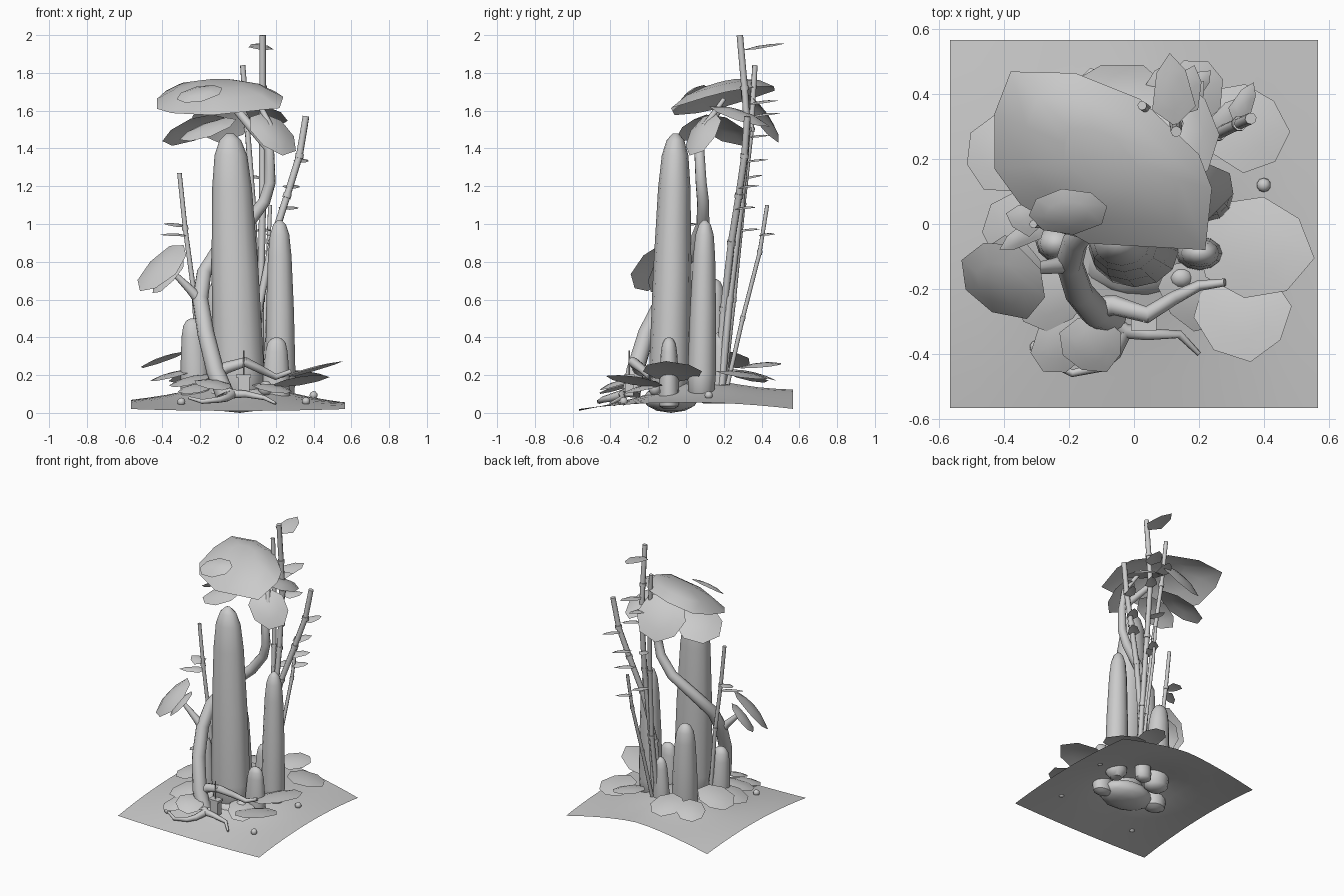
import bpy, bmesh, math, random
from mathutils import Vector, Matrix

random.seed(4)
cube = bpy.data.objects.get("Cube")
if cube:
    bpy.data.objects.remove(cube)

grey = bpy.data.materials.new("plain_grey")
grey.use_nodes = True
colour = (0.6, 0.6, 0.6, 1)
grey.diffuse_color = colour
grey.node_tree.nodes["Principled BSDF"].inputs["Base Color"].default_value = colour


def shade(ob, angle=50):
    bpy.ops.object.select_all(action='DESELECT')
    ob.select_set(True)
    bpy.context.view_layer.objects.active = ob
    bpy.ops.object.shade_smooth_by_angle(angle=math.radians(angle))


def finish(name, bm, smooth=50):
    mesh = bpy.data.meshes.new(name)
    bm.to_mesh(mesh)
    bm.free()
    ob = bpy.data.objects.new(name, mesh)
    bpy.context.collection.objects.link(ob)
    mesh.materials.append(grey)
    shade(ob, smooth)


def tube(name, points, radii, sides=2):
    """Tapered limb along a path."""
    cu = bpy.data.curves.new(name, 'CURVE')
    cu.dimensions = '3D'
    cu.bevel_depth = 1
    cu.bevel_resolution = sides
    cu.use_fill_caps = True
    sp = cu.splines.new('POLY')
    sp.points.add(len(points) - 1)
    for i, (p, q) in enumerate(zip(sp.points, points)):
        p.co = (*q, 1)
        p.radius = radii[0] + (radii[1] - radii[0]) * i / (len(points) - 1)
    ob = bpy.data.objects.new(name, cu)
    bpy.context.collection.objects.link(ob)
    bpy.ops.object.select_all(action='DESELECT')
    ob.select_set(True)
    bpy.context.view_layer.objects.active = ob
    bpy.ops.object.convert(target='MESH')
    ob = bpy.context.object
    ob.data.materials.clear()
    ob.data.materials.append(grey)
    shade(ob)


def leaf(name, centre, normal, along, a, b, dome=0.03, sides=8, point=0):
    """Slightly domed, irregular leaf sheet; point narrows its tip."""
    n = Vector(normal).normalized()
    u = Vector(along)
    u = (u - n * u.dot(n)).normalized()
    v = n.cross(u)
    c = Vector(centre)
    bm = bmesh.new()
    rings = []
    wobble = [1 if point else random.uniform(0.94, 1.08) for _ in range(sides)]
    for scale, lift in ((1, 0), (0.55, 0.75)):
        ring = []
        for i, k in enumerate(wobble):
            t = 2 * math.pi * i / sides
            w = math.sin(t) * (1 - point * math.cos(t) * 0.4)
            ring.append(bm.verts.new(c + u * a * k * scale * math.cos(t)
                                     + v * b * k * scale * w + n * dome * lift))
        rings.append(ring)
    top = bm.verts.new(c + n * dome)
    for i in range(sides):
        j = (i + 1) % sides
        bm.faces.new((rings[0][i], rings[0][j], rings[1][j], rings[1][i]))
        bm.faces.new((rings[1][i], rings[1][j], top))
    finish(name, bm)


def pillar(name, base, top, rx, ry):
    """Rounded standing stone, closed below the ground."""
    bm = bmesh.new()
    prev = None
    b, t = Vector(base), Vector(top)
    sides = 12
    for h, r in ((0, .5), (.04, .92), (.15, 1), (.5, .92), (.8, .78), (.92, .64), (.975, .42), (1, .14)):
        c = b.lerp(t, h)
        ring = [bm.verts.new(c + Vector((math.cos(2 * math.pi * i / sides) * r * rx,
                                         math.sin(2 * math.pi * i / sides) * r * ry, 0)))
                for i in range(sides)]
        if prev:
            for i in range(sides):
                j = (i + 1) % sides
                bm.faces.new((prev[i], prev[j], ring[j], ring[i]))
        else:
            bm.faces.new(ring[::-1])
        prev = ring
    bm.faces.new(prev)
    finish(name, bm)


def lump(name, c, size):
    bm = bmesh.new()
    bmesh.ops.create_icosphere(bm, subdivisions=2, radius=1,
                               matrix=Matrix.Translation(c) @ Matrix.Diagonal((*size, 1)))
    finish(name, bm)


# ground sheet: low drooping corners, a mound behind the middle
def height(x, y):
    u, v = x / .57, y / .57
    return (.02 + .012 * (1 - u) * (.5 + .5 * v) + .035 * (1 - v * v)
            + .09 * (1 - abs(u) ** 1.5) * (.5 + .5 * v)
            + .065 * math.exp(-5 * (u * u + (v - .1) ** 2)) - .01 * (1 - v) * (1 - u * u) * .5)

bm = bmesh.new()
bmesh.ops.create_grid(bm, x_segments=12, y_segments=12, size=.567)
for p in bm.verts:
    p.co.z = height(p.co.x, p.co.y)
finish("ground", bm)

# standing stones and the rock they rest on
pillar("main_stone", (.01, -.09, .03), (-.042, -.055, 1.48), .135, .11)
pillar("second_stone", (.225, .08, .06), (.22, .1, 1.02), .08, .075)
pillar("front_stone", (.2, -.09, .02), (.205, -.09, .4), .075, .055)
pillar("side_stone", (-.22, -.05, .03), (-.24, -.06, .5), .08, .07)
pillar("back_stone", (-.08, .13, .05), (-.1, .15, .71), .09, .08)
pillar("small_back_stone", (.07, .18, .05), (.08, .18, .43), .06, .05)
lump("buried_rock", (.01, -.08, .075), (.2, .15, .075))

# bent tree trunk, its branches and roots
tube("trunk", [(-.07, -.29, .1), (-.12, -.27, .22), (-.17, -.21, .42), (-.2, -.12, .6),
               (-.18, -.05, .74), (-.1, .04, .87), (.05, .09, 1.0), (.14, .09, 1.12),
               (.17, .08, 1.22), (.165, .07, 1.4), (.08, .1, 1.5), (-.02, .18, 1.62)], (.05, .022), 3)
tube("right_branch", [(.165, .07, 1.4), (.17, .1, 1.52), (.1, .2, 1.66)], (.025, .012))
tube("left_branch", [(-.19, -.12, .58), (-.25, -.13, .65), (-.33, -.14, .73)], (.032, .015))
tube("raised_root", [(-.13, -.26, .2), (-.06, -.25, .24), (.04, -.28, .27), (.12, -.23, .23),
                     (.2, -.19, .19), (.28, -.18, .22)], (.036, .012))
tube("right_root", [(-.1, -.27, .13), (-.03, -.33, .1), (.04, -.34, .1), (.14, -.34, .08),
                    (.2, -.4, .05)], (.03, .007))
tube("left_root", [(-.03, -.33, .1), (-.06, -.4, .08), (-.1, -.44, .07), (-.19, -.46, .06),
                   (-.26, -.43, .08)], (.025, .008))

# small lantern box on the roots
bm = bmesh.new()
for c, s in (((.03, -.3, .14), (.06, .045, .1)), ((.03, -.3, .195), (.08, .055, .015))):
    bmesh.ops.create_cube(bm, size=1, matrix=Matrix.Translation(c) @ Matrix.Diagonal((*s, 1)))
finish("lantern_box", bm, 30)
tube("lantern_wire", [(.03, -.3, .2), (.03, -.3, .33)], (.004, .004), 0)

# main canopy, a shallow dome over a tilted rim
rim = [(-.38, .47), (-.18, .465), (.02, .385), (.2, .215), (.24, .11), (.22, -.08),
       (-.14, -.06), (-.35, .06), (-.43, .17), (-.43, .34)]
bm = bmesh.new()
prev = None
mid = Vector((-.1, .2))
for k, lift in ((1, 0), (.7, .055), (.35, .085)):
    ring = []
    for x, y in rim:
        p = mid.lerp(Vector((x, y)), k)
        ring.append(bm.verts.new((p.x, p.y, 1.575 + .3 * (p.y + .08) + .12 * (p.x + .1) + lift)))
    if prev:
        for i in range(len(rim)):
            j = (i + 1) % len(rim)
            bm.faces.new((prev[j], prev[i], ring[i], ring[j]))
    prev = ring
bm.faces.new(prev[::-1])
finish("canopy_top", bm)

# smaller canopy leaves
leaf("canopy_cap_leaf", (-.205, .04, 1.69), (-.15, -.5, .85), (1, .25, 0), .13, .08, .02)
leaf("canopy_right_leaf", (.18, .09, 1.48), (.45, -.65, .6), (.7, 0, -.5), .15, .125, .03)
leaf("canopy_back_leaf", (-.08, .39, 1.57), (-.2, .8, .6), (1, .2, 0), .17, .165, .03)
leaf("canopy_left_leaf", (-.24, .2, 1.5), (-.35, .35, .85), (1, 0, .2), .17, .16, .03)
leaf("canopy_front_leaf", (-.16, .04, 1.5), (-.3, -.4, .85), (1, 0, .4), .15, .09, .02)
leaf("canopy_inner_leaf", (.15, .28, 1.57), (.2, .3, .9), (0, 1, -.2), .17, .11, .03)

# leaves of the left branch
leaf("branch_leaf", (-.4, -.17, .77), (-.55, -.5, .65), (.7, .2, .7), .175, .135, .03)
leaf("branch_under_leaf", (-.37, -.12, .72), (-.6, -.35, .6), (.6, 0, .8), .12, .09, .02)

# jointed stalks
stalks = {
    "tall_stalk": ([(.12, .19, .15), (.12, .23, .6), (.13, .29, 1.1), (.13, .325, 1.5),
                    (.13, .31, 1.72), (.13, .285, 2.0)], .019),
    "back_stalk": ([(.09, .2, .15), (.1, .25, .6), (.08, .3, 1.1), (.05, .345, 1.5), (.025, .365, 1.84)], .016),
    "bent_stalk": ([(.09, .17, .15), (.11, .2, .55), (.18, .24, .9), (.26, .28, 1.15),
                    (.325, .31, 1.36), (.36, .325, 1.57)], .02),
    "left_stalk": ([(-.2, .01, .15), (-.235, 0, .65), (-.28, 0, .98), (-.31, 0, 1.27)], .014),
    "thin_stalk": ([(.12, .22, .15), (.14, .3, .5), (.16, .39, .85), (.17, .43, 1.1)], .012)}
for name, (pts, r) in stalks.items():
    tube(name, pts, (r, r * .9))
    for a, b in zip(pts[1:-1], pts[2:]):
        a, b = Vector(a), Vector(b)
        d = (b - a).normalized() * .012
        tube(name + "_joint", [a - d, a + d], (r * 1.2, r * 1.2))

# stalk leaves: start point, direction, half length, half width
blades = [((.13, .3, 1.95), (-.1, 1, -.1), .115, .065), ((.13, .33, 1.64), (.35, 1, .05), .085, .055),
          ((.13, .33, 1.47), (.6, .8, -.1), .07, .04), ((.06, .35, 1.6), (.3, 1, -.3), .08, .05),
          ((.31, .31, 1.34), (.45, 1, -.1), .07, .035), ((.25, .27, 1.2), (.6, 1, -.05), .07, .04),
          ((.22, .26, 1.09), (.8, .9, -.1), .075, .04), ((.12, .3, 1.25), (-.5, 1, -.05), .06, .035),
          ((-.28, 0, 1.0), (-1, .3, -.1), .06, .05), ((-.27, 0, .97), (-1, -.5, -.4), .085, .035),
          ((.16, .39, .96), (-.5, -1, .1), .07, .035), ((.16, .39, .97), (.5, .6, -.4), .06, .035)]
for start, way, a, b in blades:
    d = Vector(way).normalized()
    leaf("stalk_leaf", Vector(start) + d * a, (.1, -.15, 1), d, a, b, .008, 6, 1)

# broad leaves spread on the ground: centre, normal, length, width
spread = [((.37, -.07, .22), (-.28, .05, 1), .185, .165), ((.34, -.27, .17), (-.15, .15, 1), .15, .145),
          ((.34, .3, .2), (.1, .15, 1), .13, .14), ((-.4, .22, .28), (-.35, .1, 1), .13, .13),
          ((-.34, -.02, .2), (-.25, -.1, 1), .14, .12), ((-.22, -.36, .13), (-.1, -.25, 1), .12, .09),
          ((-.13, -.37, .15), (.1, -.3, 1), .09, .1), ((-.25, -.22, .17), (-.2, -.2, 1), .13, .1),
          ((.18, .4, .25), (.1, -.1, 1), .12, .1), ((-.1, .36, .2), (0, .25, 1), .12, .11),
          ((-.27, .33, .19), (-.2, .2, 1), .11, .1), ((.18, -.22, .13), (.1, -.2, 1), .12, .09)]
for c, n, a, b in spread:
    leaf("ground_leaf", c, n, (c[0], c[1], 0), a, b, .015)

# pebbles
for x, y in ((.4, .12), (.36, -.33), (-.3, -.38)):
    lump("pebble", (x, y, height(x, y) + .012), [.022] * 3)
lump("root_pebble", (.145, -.165, .13), (.04, .035, .04))
